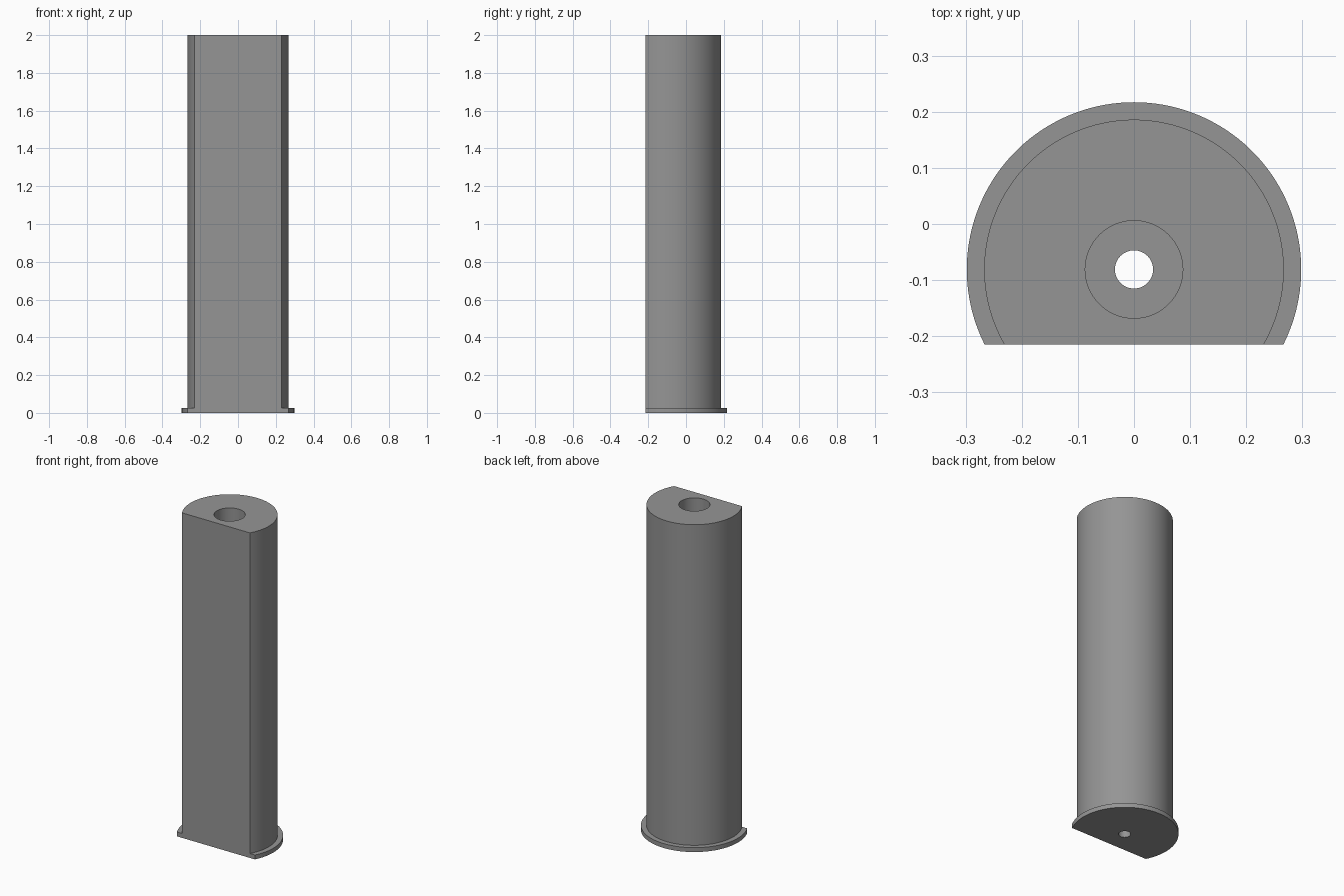
import bpy, bmesh, math

if "Cube" in bpy.data.objects:
    bpy.data.objects.remove(bpy.data.objects["Cube"])

CY = -0.081          # axis of the round section
FLAT = -0.215        # plane of the flat front
FLANGE_Z, FLOOR_Z, TOP_Z = 0.027, 0.40, 2.0
SEG = 96

bm = bmesh.new()


def arc(r, z):
    """Round section from the right flat corner over the back to the left one."""
    a0 = math.asin((FLAT - CY) / r)
    return [bm.verts.new((r * math.cos(a), CY + r * math.sin(a), z))
            for a in (a0 + (math.pi - 2 * a0) * i / SEG for i in range(SEG + 1))]


def circle(r, z):
    return [bm.verts.new((r * math.cos(a), CY + r * math.sin(a), z))
            for a in (math.tau * i / 64 for i in range(64))]


def skin(a, b, closed=False):
    """Quads between two matching loops."""
    n = len(a)
    for i in range(n if closed else n - 1):
        j = (i + 1) % n
        bm.faces.new((a[i], a[j], b[j], b[i]))


def loop_edges(loop):
    return [bm.edges.get((v, loop[i - 1])) or bm.edges.new((v, loop[i - 1]))
            for i, v in enumerate(loop)]


def cap(outer, inner):
    """Flat face with a round hole."""
    bmesh.ops.triangle_fill(bm, use_beauty=True, use_dissolve=False,
                            edges=loop_edges(outer) + loop_edges(inner))


# Outer shell: flange rim, flange ledge, column wall
rim0, rim1 = arc(0.298, 0), arc(0.298, FLANGE_Z)
wall0, wall1 = arc(0.267, FLANGE_Z), arc(0.267, TOP_Z)
for a, b in ((rim0, rim1), (rim1, wall0), (wall0, wall1)):
    skin(a, b)

# Flat front of flange and column as one face
bm.faces.new((rim0[-1], rim0[0], rim1[0], wall0[0], wall1[0],
              wall1[-1], wall0[-1], rim1[-1]))

# Stepped bore: narrow screw hole below, wide bore above
hole0, hole1 = circle(0.034, 0), circle(0.034, FLOOR_Z)
bore0, bore1 = circle(0.087, FLOOR_Z), circle(0.087, TOP_Z)
for a, b in ((hole0, hole1), (hole1, bore0), (bore0, bore1)):
    skin(a, b, True)

# Bottom and top
cap(rim0, hole0)
cap(wall1, bore1)
bmesh.ops.recalc_face_normals(bm, faces=bm.faces)

mesh = bpy.data.meshes.new("flanged_column")
bm.to_mesh(mesh)
bm.free()
column = bpy.data.objects.new("flanged_column", mesh)
bpy.context.collection.objects.link(column)

grey = bpy.data.materials.new("grey")
grey.diffuse_color = (0.3, 0.3, 0.3, 1)
grey.use_nodes = True
grey.node_tree.nodes["Principled BSDF"].inputs["Base Color"].default_value = grey.diffuse_color
mesh.materials.append(grey)

bpy.context.view_layer.objects.active = column
column.select_set(True)
bpy.ops.object.shade_smooth_by_angle(angle=math.radians(30))
